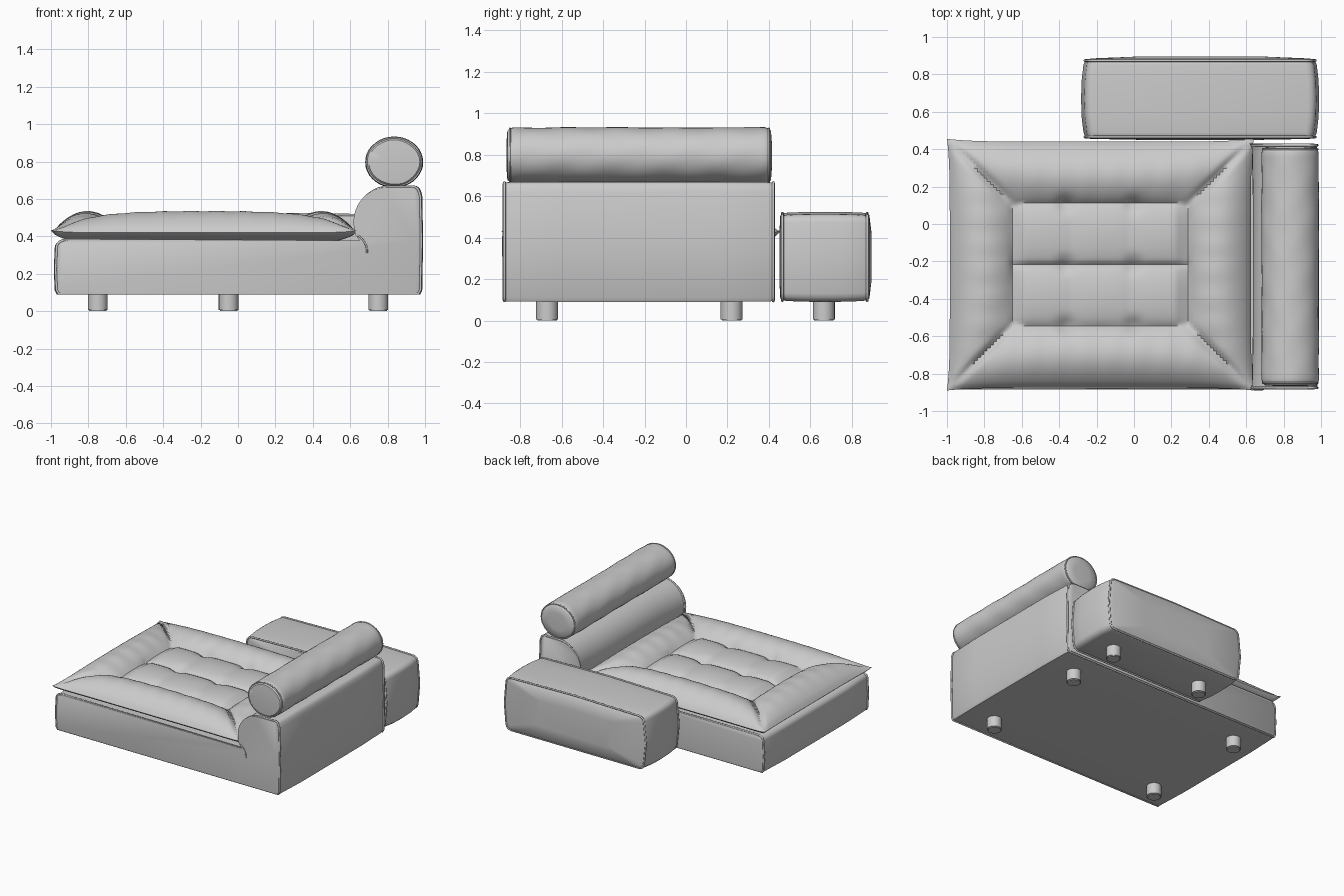
import bpy, bmesh, math
from math import sin, cos, pi, exp
from mathutils import Vector

if "Cube" in bpy.data.objects:
    bpy.data.objects.remove(bpy.data.objects["Cube"])


def material(name, value):
    m = bpy.data.materials.new(name)
    m.use_nodes = True
    col = (value, value, value, 1)
    m.diffuse_color = col
    m.node_tree.nodes["Principled BSDF"].inputs["Base Color"].default_value = col
    return m


FABRIC = material("grey fabric", 0.6)


def finish(name, bm, angle=40):
    bmesh.ops.recalc_face_normals(bm, faces=bm.faces)
    mesh = bpy.data.meshes.new(name)
    bm.to_mesh(mesh)
    bm.free()
    mesh.materials.append(FABRIC)
    ob = bpy.data.objects.new(name, mesh)
    bpy.context.collection.objects.link(ob)
    bpy.ops.object.select_all(action="DESELECT")
    ob.select_set(True)
    bpy.context.view_layer.objects.active = ob
    bpy.ops.object.shade_smooth_by_angle(angle=math.radians(angle))


def loft(name, profile, stations, ripple=0.0):
    """Sweep an (x, z) profile along y; each station is (y, scale)."""
    xs, zs = zip(*profile)
    cx, cz = (min(xs) + max(xs)) / 2, (min(zs) + max(zs)) / 2
    bm = bmesh.new()
    rings = []
    for y, s in stations:
        ring = []
        for x, z in profile:
            a = math.atan2(z - cz, x - cx)
            k = s + ripple * (sin(3 * a + 9 * y) * sin(17 * y + a) + 0.5 * sin(5 * a - 23 * y))
            ring.append(bm.verts.new((cx + (x - cx) * k, y, cz + (z - cz) * k)))
        rings.append(ring)
    n = len(profile)
    for a, b in zip(rings, rings[1:]):
        for i in range(n):
            bm.faces.new((a[i], a[(i + 1) % n], b[(i + 1) % n], b[i]))
    bm.faces.new(rings[0])
    bm.faces.new(rings[-1])
    finish(name, bm)


def piping(name, points, closed=True, radius=0.007):
    cu = bpy.data.curves.new(name, "CURVE")
    cu.dimensions = "3D"
    cu.bevel_depth = radius
    cu.bevel_resolution = 2
    sp = cu.splines.new("POLY")
    sp.points.add(len(points) - 1)
    for p, co in zip(sp.points, points):
        p.co = (*co, 1)
    sp.use_cyclic_u = closed
    cu.materials.append(FABRIC)
    ob = bpy.data.objects.new(name, cu)
    bpy.context.collection.objects.link(ob)


def arc(cx, cz, rx, rz, start, end, steps):
    angles = [math.radians(start + (end - start) * i / steps) for i in range(steps + 1)]
    return [(cx + rx * cos(a), cz + rz * sin(a)) for a in angles]


# Base with the rounded arm, one side profile
base = ([(-0.97, 0.09), (0.975, 0.09), (0.985, 0.11), (0.99, 0.38), (0.985, 0.62)]
        + arc(0.945, 0.63, 0.035, 0.04, 10, 90, 4)
        + arc(0.82, 0.48, 0.185, 0.19, 90, 190, 10)
        + [(0.645, 0.41), (0.67, 0.375)]
        + arc(-0.93, 0.34, 0.05, 0.04, 90, 180, 5)
        + [(-0.985, 0.22), (-0.98, 0.11)])
loft("sofa_base", base, [(-0.885, 0.972), (-0.878, 0.985), (-0.86, 0.992), (-0.6, 1), (-0.22, 1),
                         (0.15, 1), (0.4, 0.992), (0.422, 0.985), (0.43, 0.972)])
for side, y in (("front", -0.876), ("back", 0.421)):
    piping("base_piping_" + side, [(x * 0.99, y, 0.38 + (z - 0.38) * 0.985) for x, z in base])
piping("arm_seam", [(x, -0.884, z) for x, z in arc(0.555, 0.32, 0.135, 0.11, 50, -5, 6)], False, 0.005)

# Ottoman block with soft bulging sides
block = (arc(0.93, 0.13, 0.045, 0.04, -90, 0, 3) + [(0.99, 0.3)] + arc(0.93, 0.475, 0.045, 0.04, 0, 90, 4)
         + [(0.35, 0.525)] + arc(-0.22, 0.475, 0.045, 0.04, 90, 180, 4) + [(-0.283, 0.3)]
         + arc(-0.22, 0.13, 0.045, 0.04, 180, 270, 3))
loft("ottoman", block, [(0.45, 0.5), (0.455, 0.92), (0.465, 0.965), (0.49, 0.98), (0.57, 0.995), (0.67, 1),
                        (0.77, 0.995), (0.85, 0.98), (0.875, 0.965), (0.885, 0.92), (0.896, 0.5)])
for side, y in (("front", 0.465), ("back", 0.874)):
    piping("ottoman_piping_" + side,
           [(0.353 + (x - 0.353) * 0.968, y, 0.308 + (z - 0.308) * 0.968) for x, z in block])

# Bolster roll lying on the arm, lightly wrinkled
roll = arc(0.835, 0.797, 0.153, 0.135, 0, 350, 35)
body = [(-0.83 + 1.21 * i / 50, 1) for i in range(51)]
loft("bolster", roll, [(-0.866, 0.5), (-0.862, 0.88), (-0.85, 0.96)] + body
     + [(0.4, 0.96), (0.41, 0.88), (0.414, 0.5)], 0.012)
for side, y in (("front", -0.85), ("back", 0.4)):
    piping("bolster_piping_" + side, [(0.835 + (x - 0.835) * 0.96, y, 0.797 + (z - 0.797) * 0.96)
                                      for x, z in roll], True, 0.005)

# Tufted seat cushion: puffed border around a quilted middle
X0, X1, Y0, Y1, BORDER = -1.0, 0.64, -0.89, 0.455, 0.34
TUFTS = (-0.37, 0.0)


def bump(t):
    return max(0.0, sin(pi * t)) ** 0.7


def cushion_top(x, y):
    dx, dy = min(x - X0, X1 - x), min(y - Y0, Y1 - y)
    d = max(0.0, min(dx, dy))
    u = (x - X0 - BORDER) / (X1 - X0 - 2 * BORDER)
    v = (y - Y0 - BORDER) / (Y1 - Y0 - 2 * BORDER)
    if d < BORDER:
        m = abs(dx - dy)
        fold = (0.55 + 0.45 * (1 - exp(-m / 0.15))) * (1 - 0.4 * exp(-(m / 0.025) ** 2))
        t = d / BORDER
        h = 0.1 * bump(t) * fold + 0.03 * t
        along = x if dy < dx else y
        h += 0.003 * sin(along * 43) * sin(pi * t) * t
    else:
        h = 0.03 + 0.045 * bump((v * 2) % 1) ** 0.6 * (0.75 + 0.25 * bump((u * 3) % 1))
        h *= min(1, 0.55 + min(u, 1 - u) * 6)
    # Pinches where the buttons pull the fabric in
    for tx in TUFTS:
        for ty in (Y0 + BORDER, (Y0 + Y1) / 2, Y1 - BORDER):
            h -= 0.022 * exp(-((x - tx) ** 2 + (y - ty) ** 2) / 0.002)
    return 0.42 + h


def cushion_bottom(x, y):
    d = max(0.0, min(x - X0, X1 - x, y - Y0, Y1 - y))
    return 0.42 - 0.045 * min(1, d / 0.1) ** 0.6


bm = bmesh.new()
NX, NY = 96, 80
for height in (cushion_top, cushion_bottom):
    made = bmesh.ops.create_grid(bm, x_segments=NX, y_segments=NY, size=1)["verts"]
    for v in made:
        a, b = v.co.x, v.co.y
        x, y = X0 + (a + 1) / 2 * (X1 - X0), Y0 + (b + 1) / 2 * (Y1 - Y0)
        z = height(x, y) + 0.012 * abs(a * b) ** 12
        # Edges draw in slightly between the pointed corners
        v.co = Vector((x - 0.015 * a * (1 - b ** 6), y - 0.015 * b * (1 - a ** 6), z))
bmesh.ops.remove_doubles(bm, verts=bm.verts, dist=0.0005)
finish("seat_cushion", bm, 50)

# Round feet
for i, (x, y) in enumerate([(-0.75, -0.67), (0.75, -0.67), (-0.75, 0.22), (0.75, 0.22),
                            (-0.05, 0.665), (0.75, 0.665)]):
    bm = bmesh.new()
    bmesh.ops.create_cone(bm, cap_ends=True, segments=24, radius1=0.053, radius2=0.053, depth=0.11)
    rim = [e for e in bm.edges if all(v.co.z < 0 for v in e.verts)]
    bmesh.ops.bevel(bm, geom=rim, offset=0.006, segments=2, affect="EDGES")
    bmesh.ops.translate(bm, verts=bm.verts, vec=(x, y, 0.055))
    finish(f"foot_{i + 1}", bm)
